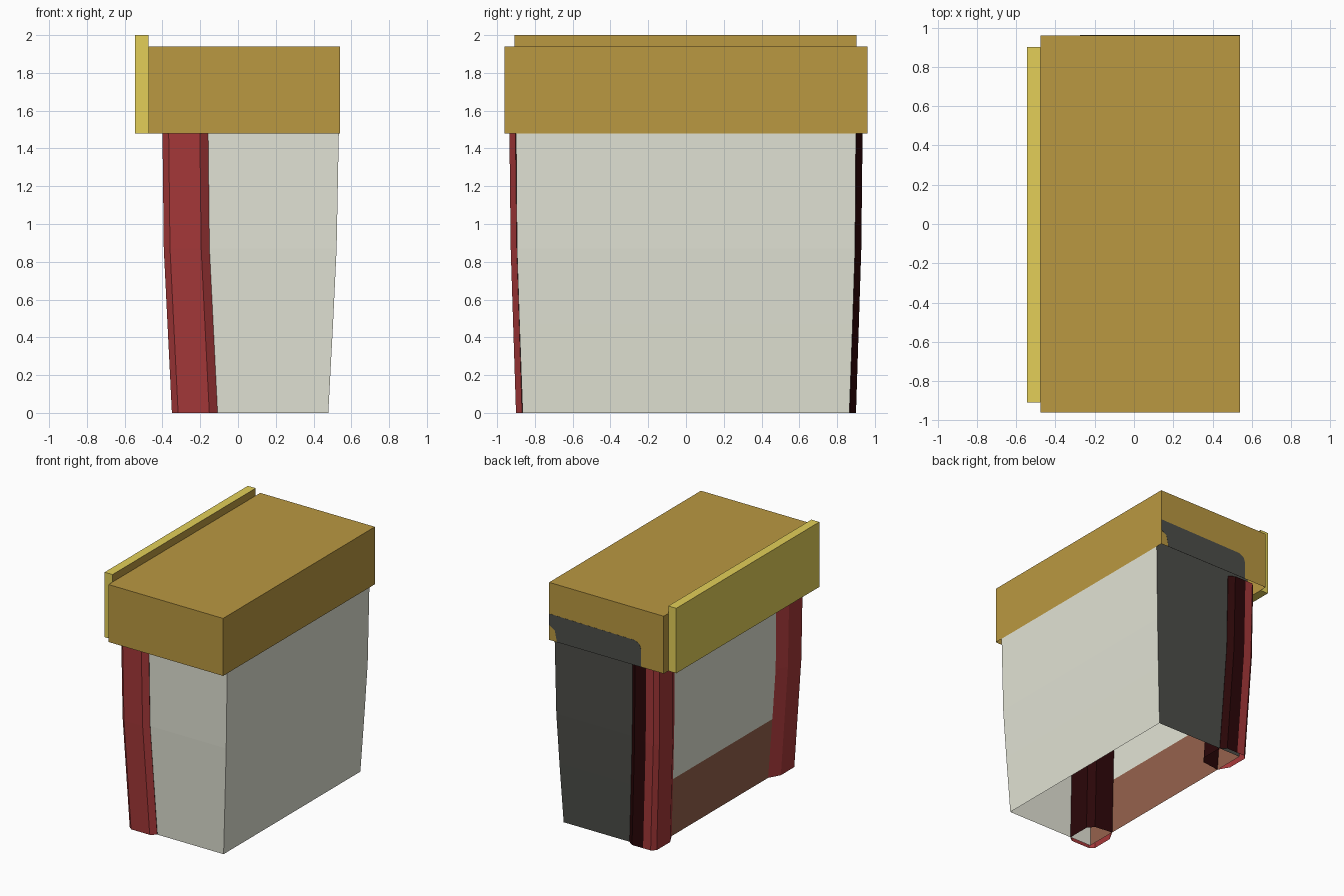
import bpy, bmesh

if "Cube" in bpy.data.objects:
    bpy.data.objects.remove(bpy.data.objects["Cube"])


def lin(c):
    return c / 12.92 if c <= 0.04045 else ((c + 0.055) / 1.055) ** 2.4


def material(name, hexcode):
    m = bpy.data.materials.new(name)
    rgb = [lin(int(hexcode[i:i + 2], 16) / 255) for i in (0, 2, 4)]
    m.diffuse_color = (*rgb, 1)
    m.use_nodes = True
    m.node_tree.nodes["Principled BSDF"].inputs["Base Color"].default_value = m.diffuse_color
    return m


GOLD = material("ochre", "BA9841")
YELLOW = material("pale yellow", "E3CF58")
GREY = material("light grey", "E2E3D5")
DARK = material("dark grey", "4D4E49")
RED = material("red", "A53839")
DARK_RED = material("dark red", "2A0608")
BROWN = material("brown", "95624C")


def finish(name, bm, mats, rule=None):
    bmesh.ops.recalc_face_normals(bm, faces=bm.faces)
    bm.normal_update()
    if rule:
        for f in bm.faces:
            f.material_index = rule(f.calc_center_median(), f.normal)
    me = bpy.data.meshes.new(name)
    bm.to_mesh(me)
    bm.free()
    for m in mats:
        me.materials.append(m)
    ob = bpy.data.objects.new(name, me)
    bpy.context.collection.objects.link(ob)
    return ob


def box(name, x0, x1, y0, y1, z0, z1, mats, rule=None, open_bottom=False):
    bm = bmesh.new()
    bmesh.ops.create_cube(bm, size=1)
    for v in bm.verts:
        v.co = (x1 if v.co.x > 0 else x0, y1 if v.co.y > 0 else y0,
                z1 if v.co.z > 0 else z0)
    bm.normal_update()
    if open_bottom:
        bmesh.ops.delete(bm, geom=[f for f in bm.faces if f.normal.z < -0.9],
                         context='FACES_ONLY')
    return finish(name, bm, mats, rule)


def shell(rings):
    """Open tube through closed rings of points."""
    bm = bmesh.new()
    loops = [[bm.verts.new(p) for p in r] for r in rings]
    n = len(rings[0])
    for a, b in zip(loops, loops[1:]):
        for i in range(n):
            j = (i + 1) % n
            bm.faces.new((a[i], a[j], b[j], b[i]))
    return bm


# Tapered body, open underneath: back lower part brown, +y side dark
levels = [(-0.30, 0.478, 0.865, 0), (-0.325, 0.503, 0.882, 0.47),
          (-0.345, 0.522, 0.895, 0.87), (-0.35, 0.535, 0.90, 1.55)]
body = shell([[(a, -y, z), (b, -y, z), (b, y, z), (a, y, z)] for a, b, y, z in levels])


def body_colour(c, n):
    if n.y > 0.7:
        return 1
    return 2 if n.x < -0.7 and c.z < 0.47 else 0


finish("body", body, [GREY, DARK, BROWN], body_colour)

# Chamfered hollow corner posts, mirrored in y; inner faces dark
profile = [(-0.35, 0.87), (-0.317, 0.90), (-0.25, 0.90), (-0.152, 0.90), (-0.108, 0.868),
           (-0.108, 0.68), (-0.15, 0.63), (-0.30, 0.61), (-0.35, 0.70)]
shifts = [(0, 0, 0), (-0.043, 0.028, 0.87), (-0.05, 0.035, 1.485)]
for side, name in ((-1, "front_post"), (1, "back_post")):
    bm = shell([[(x + dx, side * (y + dy), z) for x, y in profile] for dx, dy, z in shifts])

    def post_colour(c, n, side=side):
        if n.x > 0.9 or (n.y * side < -0.5 and c.x > -0.33):
            return 1
        return 1 if side > 0 and n.y > 0.3 and c.x > -0.25 else 0

    finish(name, bm, [RED, DARK_RED], post_colour)

# Hollow lid and its raised backing board, whose inner side is ochre
box("lid", -0.475, 0.54, -0.96, 0.96, 1.48, 1.94, [GOLD], open_bottom=True)
box("backing_board", -0.545, -0.475, -0.908, 0.902, 1.48, 2.0, [YELLOW, GOLD],
    lambda c, n: 1 if n.x > 0.9 else 0)

# Painted dark patch on the +y side of the lid
patch = [(0.54, 1.69), (0.54, 1.60), (0.49, 1.57), (0.47, 1.48), (-0.275, 1.48),
         (-0.275, 1.62), (-0.26, 1.66), (-0.22, 1.68)]
bm = bmesh.new()
face = bm.faces.new([bm.verts.new((x, 0.9598, z)) for x, z in patch])
ext = bmesh.ops.extrude_face_region(bm, geom=[face])
for v in ext["geom"]:
    if isinstance(v, bmesh.types.BMVert):
        v.co.y = 0.961
finish("lid_side_patch", bm, [DARK])
